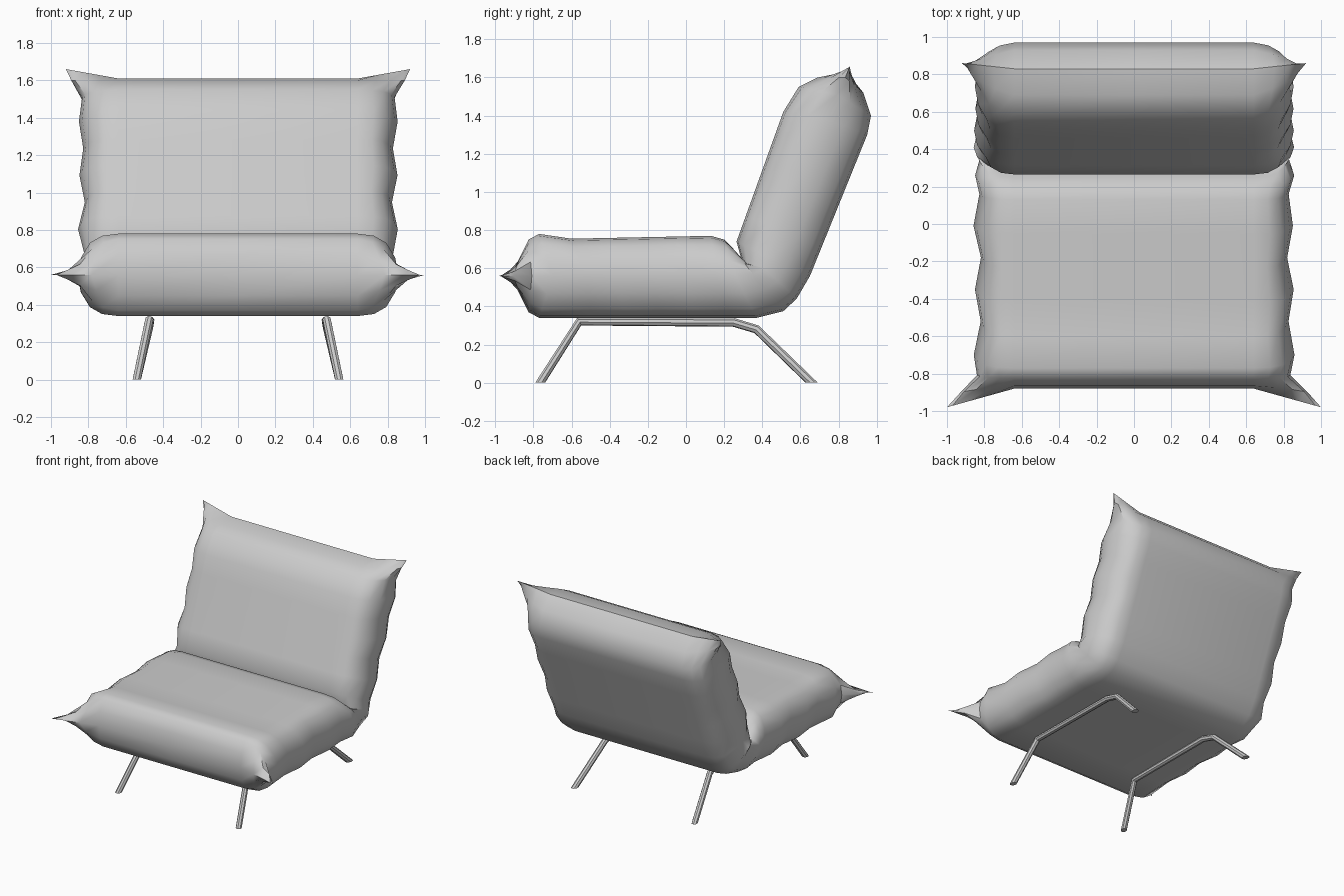
import bpy, bmesh, random
from math import sin, cos, pi
from mathutils import Vector

if "Cube" in bpy.data.objects:
    bpy.data.objects.remove(bpy.data.objects["Cube"])

random.seed(4)
BODY_W, INNER = .835, .64          # half width at the seam, half width of the flat face
FRONT_W, TOP_W = 1.0, .92          # half width at the pointed corners

# Rounded front nose: (seam, upper, lower) as y, z
sections = []
for k in range(4):
    a = k / 3 * pi / 2
    y, h = -.77 - .11 * cos(a), .22 * sin(a)
    sections.append(((-.98 + .28 * (k / 3) ** 1.2, .56), (y, .56 + h), (y, .56 - h)))

# Seat, fold and back: only where the profile bends
sections += [
    ((-.52, .56), (-.60, .755), (-.50, .34)),
    ((.16, .56), (.13, .77), (.23, .34)),
    ((.26, .56), (.20, .75), (.37, .34)),
    ((.35, .57), (.25, .70), (.51, .375)),
    ((.41, .60), (.295, .63), (.58, .44)),
    ((.44, .66), (.265, .74), (.65, .56)),
    ((.735, 1.38), (.51, 1.42), (.95, 1.30)),
    ((.79, 1.51), (.59, 1.55), (.97, 1.40)),
    ((.835, 1.60), (.69, 1.60), (.93, 1.52)),
    ((.86, 1.66), (.83, 1.61), (.83, 1.61)),
]


def subdivide(secs, step=.17):
    """Split the long straight runs evenly."""
    out = []
    for a, b in zip(secs, secs[1:]):
        a, b = [Vector(p) for p in a], [Vector(p) for p in b]
        n = max(1, round((b[0] - a[0]).length / step))
        out += [[p.lerp(q, i / n) for p, q in zip(a, b)] for i in range(n)]
    return out + [[Vector(p) for p in secs[-1]]]


# Rounded side of the cross-section: share of side width, share of thickness
SIDE = [(0, 1), (.4, .95), (.7, .78), (.92, .42), (1, 0)]


def half_face(m, t, w, point, side, wrinkle):
    """Points from the centre line out to the side seam."""
    pts = [Vector((0, t.x, t.y))]
    for s, f in SIDE:
        f = f * (1 - point) + (1 - s) * point
        x = INNER + (w - INNER) * s + wrinkle * s * (1 - point)
        p = m.lerp(t, f)
        pts.append(Vector((side * x, p.x, p.y)))
    return pts


def activate(ob):
    bpy.ops.object.select_all(action='DESELECT')
    ob.select_set(True)
    bpy.context.view_layer.objects.active = ob


# Cushion: seat and back in one folded pillow
bm = bmesh.new()
rings = []
stations = subdivide(sections)
last = len(stations) - 1
for i, (seam, upper, lower) in enumerate(stations):
    end = min(i, last - i)
    point = max(0, 1 - .45 * end)
    tip = FRONT_W if i < last / 2 else TOP_W
    w = BODY_W + (tip - BODY_W) * point
    faces = []
    for side in (1, -1):
        wrinkle = (.018 if i % 2 else -.012) + random.uniform(-.006, .006)
        faces += [half_face(seam, f, w, point, side, wrinkle) for f in (upper, lower)]
    tr, br, tl, bl = faces
    loop = tr + br[-2::-1] + bl[1:] + tl[-2:0:-1]
    rings.append([bm.verts.new(p) for p in loop])
for a, b in zip(rings, rings[1:]):
    n = len(a)
    for j in range(n):
        bm.faces.new((a[j], a[(j + 1) % n], b[(j + 1) % n], b[j]))
bmesh.ops.remove_doubles(bm, verts=bm.verts, dist=.0005)
bmesh.ops.recalc_face_normals(bm, faces=bm.faces)
mesh = bpy.data.meshes.new("cushion")
bm.to_mesh(mesh)
bm.free()
cushion = bpy.data.objects.new("cushion", mesh)
bpy.context.collection.objects.link(cushion)
activate(cushion)
bpy.ops.object.shade_smooth_by_angle(angle=.75)


# Bent tube leg frame, cut flat at the floor
def leg_frame(name, side):
    path = [(.55, -.79, -.04), (.475, -.56, .32), (.47, .25, .316),
            (.475, .37, .28), (.55, .70, -.04)]
    curve = bpy.data.curves.new(name, 'CURVE')
    curve.dimensions = '3D'
    curve.bevel_depth = .023
    curve.bevel_resolution = 2
    sp = curve.splines.new('POLY')
    sp.points.add(len(path) - 1)
    for p, (x, y, z) in zip(sp.points, path):
        p.co = (side * x, y, z, 1)
    ob = bpy.data.objects.new(name, curve)
    bpy.context.collection.objects.link(ob)
    activate(ob)
    bpy.ops.object.convert(target='MESH')
    ob = bpy.context.object
    b = bmesh.new()
    b.from_mesh(ob.data)
    bmesh.ops.bisect_plane(b, geom=b.verts[:] + b.edges[:] + b.faces[:],
                           plane_co=(0, 0, 0), plane_no=(0, 0, 1), clear_inner=True)
    bmesh.ops.holes_fill(b, edges=[e for e in b.edges if e.is_boundary])
    bmesh.ops.recalc_face_normals(b, faces=b.faces)
    b.to_mesh(ob.data)
    b.free()
    bpy.ops.object.shade_smooth_by_angle(angle=.7)


leg_frame("right_leg_frame", 1)
leg_frame("left_leg_frame", -1)
